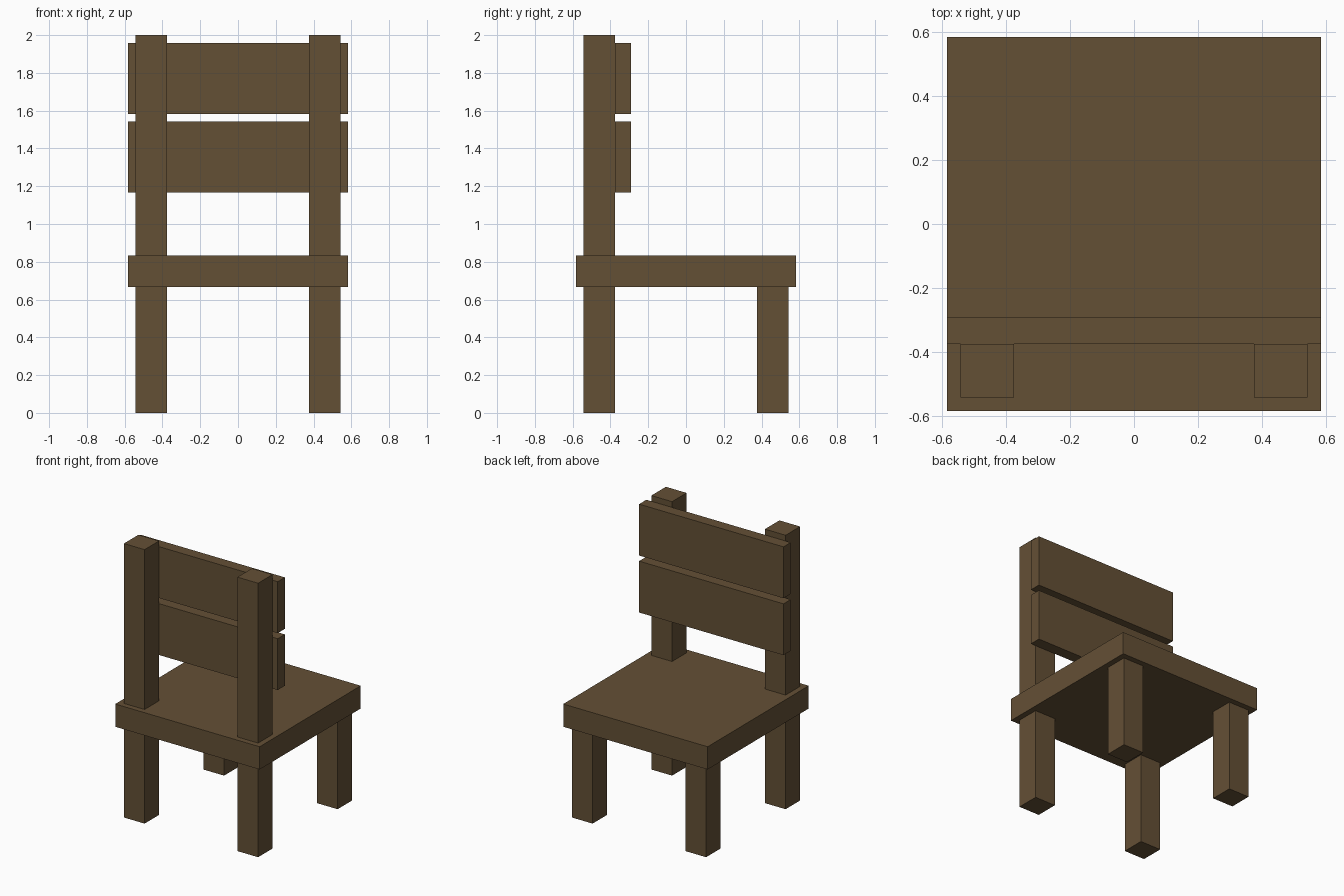
import bpy
import bmesh
from mathutils import Vector

cube = bpy.data.objects.get("Cube")
if cube:
    bpy.data.objects.remove(cube, do_unlink=True)

# Single brown wood colour
wood = bpy.data.materials.new("brown wood")
wood.use_nodes = True
colour = (0.127, 0.08, 0.036, 1.0)
wood.diffuse_color = colour
wood.node_tree.nodes["Principled BSDF"].inputs["Base Color"].default_value = colour


def box(name, low, high):
    """Flat-faced box between two opposite corners."""
    low, high = Vector(low), Vector(high)
    mesh = bpy.data.meshes.new(name)
    bm = bmesh.new()
    bmesh.ops.create_cube(bm, size=1)
    bmesh.ops.scale(bm, vec=high - low, verts=bm.verts)
    bm.to_mesh(mesh)
    bm.free()
    mesh.materials.append(wood)
    obj = bpy.data.objects.new(name, mesh)
    obj.location = (low + high) / 2
    bpy.context.collection.objects.link(obj)
    return obj


SEAT = 0.583                      # half width of the seat
INNER, OUTER = 0.375, 0.542       # leg edges measured from the centre
SEAT_LOW, SEAT_TOP = 0.667, 0.833

# Seat
box("seat", (-SEAT, -SEAT, SEAT_LOW), (SEAT, SEAT, SEAT_TOP))

# Short legs on +y, tall backrest posts running through the seat on -y
for side, x0, x1 in (("left", INNER, OUTER), ("right", -OUTER, -INNER)):
    box(f"short_leg_{side}", (x0, INNER, 0), (x1, OUTER, SEAT_LOW))
    box(f"back_post_{side}", (x0, -OUTER, 0), (x1, -INNER, 2))

# Backrest slats fixed to the seat side of the posts
for name, z in (("lower", 1.167), ("upper", 1.583)):
    box(f"{name}_back_slat", (-SEAT, -INNER, z), (SEAT, -0.292, z + 0.375))
